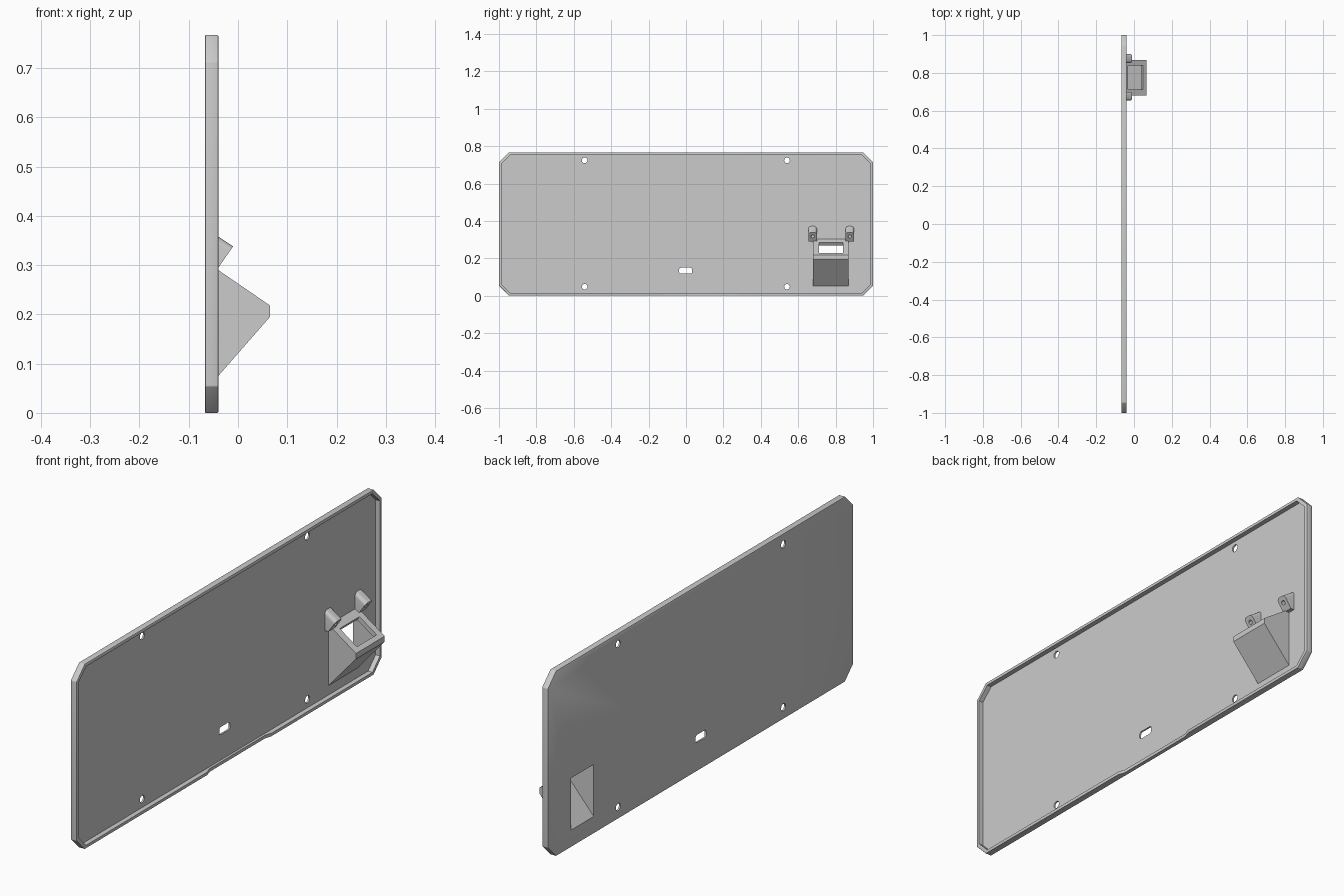
import bpy, bmesh, math
from mathutils import Vector, Matrix

if "Cube" in bpy.data.objects:
    bpy.data.objects.remove(bpy.data.objects["Cube"], do_unlink=True)

grey = bpy.data.materials.new("matte_grey")
grey.use_nodes = True
grey.diffuse_color = (0.6, 0.6, 0.6, 1)
grey.node_tree.nodes["Principled BSDF"].inputs["Base Color"].default_value = (0.6, 0.6, 0.6, 1)


def prism(name, outline, low, high, axis):
    """Extrude an outline along x (points are y, z) or along y (points are x, z)."""
    place = (lambda p, d: (d, p[0], p[1])) if axis == "x" else (lambda p, d: (p[0], d, p[1]))
    bm = bmesh.new()
    face = bm.faces.new([bm.verts.new(place(p, low)) for p in outline])
    top = bmesh.ops.extrude_face_region(bm, geom=[face])["geom"]
    shift = Vector(place((0, 0), high - low))
    bmesh.ops.translate(bm, verts=[v for v in top if isinstance(v, bmesh.types.BMVert)], vec=shift)
    bmesh.ops.recalc_face_normals(bm, faces=bm.faces)
    return finish(name, bm)


def cylinder(name, centre, direction, radius, depth):
    bm = bmesh.new()
    turn = Vector(direction).to_track_quat("Z", "Y").to_matrix().to_4x4()
    bmesh.ops.create_cone(bm, cap_ends=True, segments=24, radius1=radius, radius2=radius,
                          depth=depth, matrix=Matrix.Translation(centre) @ turn)
    return finish(name, bm)


def finish(name, bm):
    mesh = bpy.data.meshes.new(name)
    bm.to_mesh(mesh)
    bm.free()
    mesh.materials.append(grey)
    obj = bpy.data.objects.new(name, mesh)
    bpy.context.collection.objects.link(obj)
    return obj


def apply(obj, kind, **settings):
    mod = obj.modifiers.new(kind.lower(), kind)
    for key, value in settings.items():
        setattr(mod, key, value)
    bpy.context.view_layer.objects.active = obj
    bpy.ops.object.modifier_apply(modifier=mod.name)


def cut(obj, *cutters):
    for cutter in cutters:
        apply(obj, "BOOLEAN", operation="DIFFERENCE", solver="EXACT", object=cutter)


def octagon(inset, chamfer):
    y, low, high = 1 - inset, inset, HEIGHT - inset
    c = chamfer
    return [(-y, low + c), (-y + c, low), (y - c, low), (y, low + c),
            (y, high - c), (y - c, high), (-y + c, high), (-y, high - c)]


HEIGHT = 0.767
BACK, FLOOR, RIM = -0.067, -0.06, -0.04
EMBED = FLOOR - 0.002
cutters = []


def cutter(obj):
    obj.hide_render = True
    cutters.append(obj)
    return obj


# Shallow tray panel with a raised rim
panel = prism("back_panel", octagon(0, 0.054), BACK, RIM, "x")
apply(panel, "BEVEL", width=0.002, segments=2)
cut(panel, cutter(prism("tray_cutter", octagon(0.013, 0.049), FLOOR, 0.1, "x")))

# Lowered stretch of the bottom rim, with ramped ends
notch = [(RIM + 0.01, -0.145), (RIM, -0.145), (RIM - 0.01, -0.115),
         (RIM - 0.01, 0.25), (RIM, 0.28), (RIM + 0.01, 0.28)]
bm = bmesh.new()
loop = bm.faces.new([bm.verts.new((x, y, -0.01)) for x, y in notch])
new = bmesh.ops.extrude_face_region(bm, geom=[loop])["geom"]
bmesh.ops.translate(bm, verts=[v for v in new if isinstance(v, bmesh.types.BMVert)], vec=(0, 0, 0.035))
bmesh.ops.recalc_face_normals(bm, faces=bm.faces)
cut(panel, cutter(finish("rim_notch_cutter", bm)))

# Screw holes and the rounded cable slot
for y in (-0.542, 0.54):
    for z in (0.048, 0.724):
        cut(panel, cutter(cylinder("screw_cutter", (BACK, y, z), (1, 0, 0), 0.015, 0.1)))
slot = [(-0.002 + sy * 0.024 + 0.011 * math.cos(a), 0.134 + sz * 0.005 + 0.011 * math.sin(a))
        for sy, sz, start in ((1, 1, 0), (-1, 1, 1), (-1, -1, 2), (1, -1, 3))
        for a in [(start + k / 4) * math.pi / 2 for k in range(5)]]
cut(panel, cutter(prism("slot_cutter", slot, -0.1, 0, "x")))

# Wedge-shaped housing with a sloping top
UP, DOWN = -0.686, 1.143


def top_z(x):
    return 0.29 + UP * (x - RIM)


def bottom_z(x):
    return 0.075 + DOWN * (x - RIM)


TIP = 0.065
housing = prism("angled_housing", [(EMBED, bottom_z(EMBED)), (TIP, bottom_z(TIP)),
                                   (TIP, top_z(TIP)), (EMBED, top_z(EMBED))], 0.68, 0.868, "y")

# Pocket open at the back, and a window through the sloping top
start, end = -0.075, 0.0495
pocket = cutter(prism("pocket_cutter", [(start, bottom_z(start) + 0.026), (end, bottom_z(end) + 0.026),
                                        (end, top_z(end) - 0.023), (start, top_z(start) - 0.023)],
                      0.7, 0.85, "y"))
normal = Vector((-UP, 1)).normalized()
a, b = [Vector((x, top_z(x))) for x in (-0.031, 0.048)]
window = cutter(prism("window_cutter", [a - normal * 0.03, b - normal * 0.03,
                                        b + normal * 0.03, a + normal * 0.03], 0.711, 0.84, "y"))
cut(panel, pocket)
cut(housing, pocket, window)

# Two slanted screw lugs with rounded tips
for name, y in (("right_lug", 0.677), ("left_lug", 0.876)):
    lug = prism(name, [(EMBED, 0.289), (-0.044, 0.289), (-0.01, 0.338), (EMBED, 0.373)],
                y - 0.023, y + 0.023, "y")
    bm = bmesh.new()
    bm.from_mesh(lug.data)
    sides = [e for e in bm.edges if min(v.co.z for v in e.verts) > 0.33
             and abs(e.verts[0].co.z - e.verts[1].co.z) > 0.01]
    bmesh.ops.bevel(bm, geom=sides, offset=0.014, segments=5, profile=0.5, affect="EDGES")
    bm.to_mesh(lug.data)
    bm.free()
    cut(lug, cutter(cylinder("lug_hole_cutter", (-0.025, y, 0.317), (0.82, 0, -0.57), 0.009, 0.05)))

for obj in cutters:
    bpy.data.objects.remove(obj, do_unlink=True)
for obj in bpy.context.collection.objects:
    if obj.type == "MESH" and grey.name in obj.data.materials:
        bpy.ops.object.select_all(action="DESELECT")
        obj.select_set(True)
        bpy.context.view_layer.objects.active = obj
        bpy.ops.object.shade_smooth_by_angle(angle=math.radians(30))
